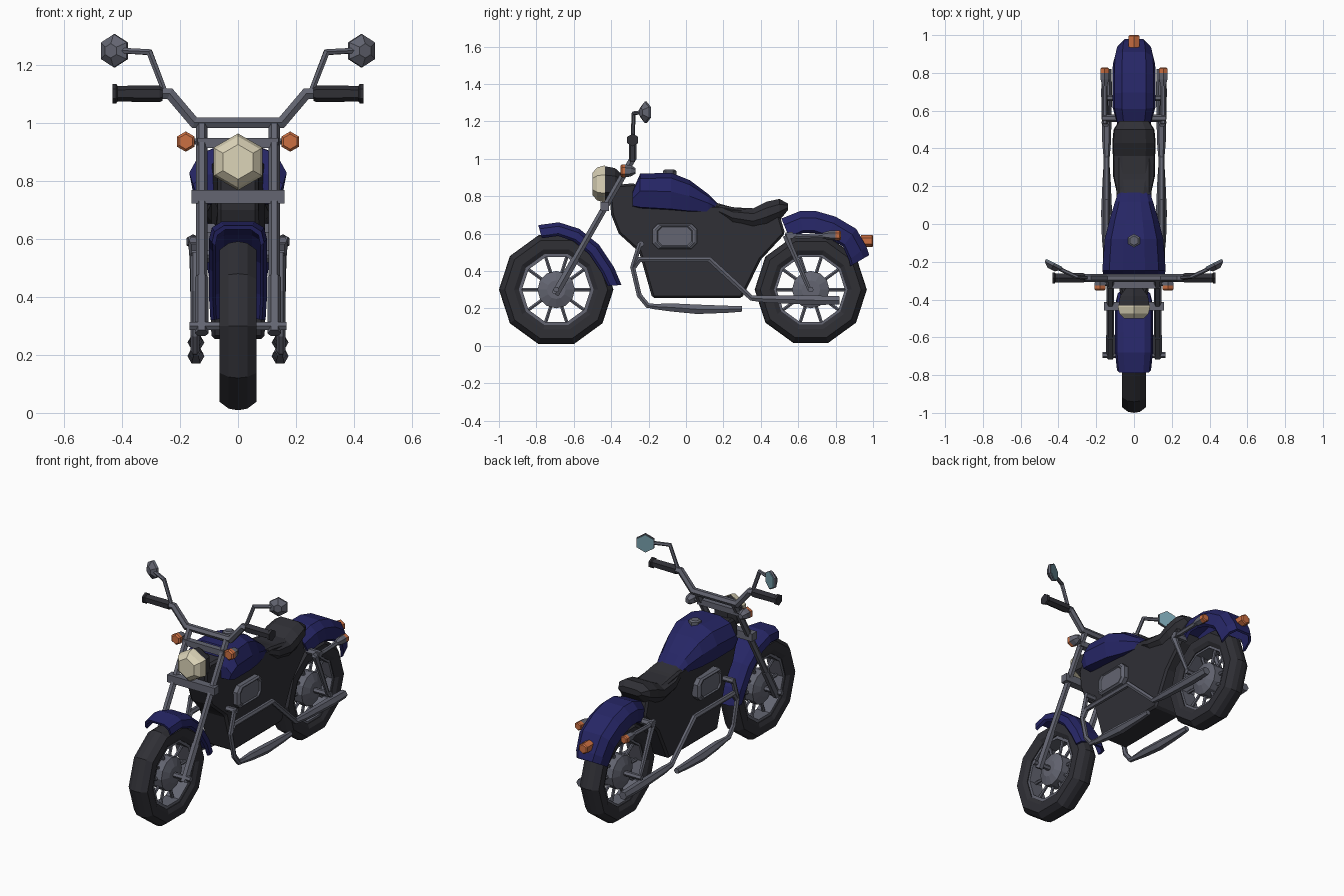
import bpy, bmesh, math
from mathutils import Vector as V

cube = bpy.data.objects.get("Cube")
if cube:
    bpy.data.objects.remove(cube, do_unlink=True)


def material(name, r, g, b):
    m = bpy.data.materials.new(name)
    m.use_nodes = True
    m.diffuse_color = (r, g, b, 1)
    m.node_tree.nodes["Principled BSDF"].inputs["Base Color"].default_value = (r, g, b, 1)
    return m


BLACK = material("dark rubber", .029, .029, .036)
BLUE = material("blue paint", .019, .019, .13)
STEEL = material("grey metal", .125, .13, .165)
CREAM = material("cream lens", .72, .66, .48)
ORANGE = material("orange lens", .60, .16, .055)
GLASS = material("mirror glass", .18, .34, .40)
SIDES = (("left", 1), ("right", -1))
X, Y, Z = V((1, 0, 0)), V((0, 1, 0)), V((0, 0, 1))


def loft(name, rings, mat, closed=False):
    """Skin a list of equal point rings, capping the ends unless closed."""
    bm = bmesh.new()
    loops = [[bm.verts.new(p) for p in ring] for ring in rings]
    pairs = list(zip(loops, loops[1:]))
    if closed:
        pairs.append((loops[-1], loops[0]))
    else:
        bm.faces.new(loops[0])
        bm.faces.new(loops[-1])
    for a, b in pairs:
        for i in range(len(a)):
            bm.faces.new((a[i - 1], a[i], b[i], b[i - 1]))
    bmesh.ops.recalc_face_normals(bm, faces=bm.faces)
    me = bpy.data.meshes.new(name)
    bm.to_mesh(me)
    bm.free()
    me.materials.append(mat)
    ob = bpy.data.objects.new(name, me)
    bpy.context.collection.objects.link(ob)
    return ob


def lathe(name, centre, axis, profile, n, mat, ref=Z, closed=False):
    """Revolve (distance along axis, radius) pairs."""
    c, axis = V(centre), V(axis).normalized()
    side = axis.cross(ref)
    turn = [math.tau * i / n for i in range(n)]
    return loft(name, [[c + axis * a + (ref * math.cos(t) + side * math.sin(t)) * r for t in turn]
                       for a, r in profile], mat, closed)


def tube(name, points, radii, mat=STEEL, ref=X, n=6):
    """Mitred tube along a path that lies across the ref direction."""
    pts = [V(p) for p in points]
    if not isinstance(radii, (list, tuple)):
        radii = [radii] * len(pts)
    rings = []
    for i, p in enumerate(pts):
        a = (p - pts[i - 1]).normalized() if i else None
        b = (pts[i + 1] - p).normalized() if i < len(pts) - 1 else None
        t = ((a or b) + (b or a)).normalized()
        u = t.cross(ref).normalized()
        v = t.cross(u)
        u = u / max(.5, t.dot(a or b))
        rings.append([p + (u * math.cos(k) + v * math.sin(k)) * radii[i]
                      for k in (math.tau * (j + .5) / n for j in range(n))])
    return loft(name, rings, mat)


def mirrored(pts, s):
    return [(s * x, y, z) for x, y, z in pts]


def in_plane(x, path):
    return [(x, y, z) for y, z in path]


def shell(name, stations, mat, section):
    """Loft along y through (y, bottom, top, half width) with a half section."""
    rings = []
    for y, lo, hi, w in stations:
        half = [(w * fx, y, lo + (hi - lo) * fz) for fx, fz in section]
        rings.append(half + mirrored(half, -1)[::-1])
    return loft(name, rings, mat)


def fender(name, centre, path, drop):
    """Arched sheet swept over a wheel; path holds (y, z, half width)."""
    arch = [(1, -1), (.9, -.35), (.55, 0)]
    rings = []
    for y, z, w in path:
        p = V((0, y, z))
        n = (p - V((0, centre, .3))).normalized()
        outer = [p + X * (w * fx) + n * (drop * fd) for fx, fd in arch]
        outer += [V((-q.x, q.y, q.z)) for q in reversed(outer)]
        inner = [V((q.x * .87, q.y, q.z)) - n * .013 for q in reversed(outer)]
        rings.append(outer + inner)
    return loft(name, rings, BLUE)


# Wheels
tread = [(.05, .2), (.064, .225), (.064, .275), (.032, .3), (0, .306)]
tread += [(-a, r) for a, r in tread[-2::-1]]
for label, y, size in (("front", -.694, 1), ("rear", .667, .98)):
    c = (0, y, .3)
    lathe(label + "_tyre", c, X, [(a, r * size) for a, r in tread], 10, BLACK, Y, True)
    lathe(label + "_rim", c, X, [(-.045, .205), (-.045, .183), (.045, .183), (.045, .205)],
          10, STEEL, Y, True)
    lathe(label + "_hub", c, X, [(-.055, .035), (-.055, .05), (-.035, .1), (.035, .1),
                                 (.055, .05), (.055, .035)], 12, STEEL, Y)
    tube(label + "_axle", [(-.168, y, .3), (.168, y, .3)], .016, ref=Y)
    for i in range(10):
        t = math.tau * i / 10
        d = V((0, math.cos(t), math.sin(t)))
        tube(f"{label}_spoke_{i + 1}", [V(c) + d * .08, V(c) + d * .19], .01)

# Fenders
fender("front_fender", -.694, [(-.79, .645, .09), (-.68, .66, .1), (-.57, .625, .1),
                               (-.465, .54, .1), (-.385, .42, .1), (-.345, .325, .095)], .06)
fender("rear_fender", .667, [(.51, .68, .095), (.61, .72, .115), (.695, .72, .115),
                             (.80, .69, .115), (.91, .625, .112), (.965, .53, .1),
                             (.98, .485, .09)], .105)

# Engine block and frame body
outline = [(-.41, .81), (-.37, .86), (-.27, .87), (-.23, .76), (.2, .75), (.5, .7), (.53, .6),
           (.40, .46), (.30, .255), (-.18, .255), (-.25, .5), (-.36, .6), (-.40, .7)]
body = loft("engine_body", [[(s * (.07 if y < -.3 else .092), y, z) for y, z in outline]
                            for s in (-1, 1)], BLACK)
bevel = body.modifiers.new("edge", "BEVEL")
bevel.width, bevel.segments = .012, 1

# Fuel tank, cap and seat
shell("fuel_tank", [(-.285, .745, .83, .155), (-.245, .735, .92, .168), (-.08, .725, .925, .155),
                    (.02, .715, .885, .13), (.12, .715, .81, .1), (.18, .715, .75, .08)], BLUE,
      [(.5, 0), (.9, .03), (1, .5), (.78, .86), (.35, 1)])
lathe("tank_cap", (0, -.088, .91), Z, [(0, .036), (.025, .036), (.032, .025)], 6, STEEL, Y)
shell("seat", [(.16, .70, .765, .09), (.25, .645, .74, .11), (.36, .62, .735, .112),
               (.43, .635, .77, .115), (.50, .67, .785, .108), (.545, .725, .76, .08)], BLACK,
      [(.7, 0), (1, .4), (.95, .75), (.55, 1)])

# Headlight
lamp = (0, -.44, .865)
lathe("headlight_shell", lamp, Y, [(-.005, .09), (.01, .094), (.06, .085), (.10, .05)], 6, BLACK)
lathe("headlight_lens", lamp, Y, [(-.06, .06), (-.035, .088), (0, .098), (.008, .098)], 6, CREAM)

# Fork bridges and handlebar
tube("lower_fork_clamp", [(-.16, -.435, .745), (.16, -.435, .745)], .033, ref=Y, n=4)
tube("upper_fork_clamp", [(-.14, -.325, .93), (.14, -.325, .93)], .025, ref=Y, n=4)
half_bar = [(.15, -.285, 1), (.235, -.285, 1.1), (.3, -.285, 1.1)]
tube("handlebar", mirrored(half_bar[::-1], -1) + half_bar, .021, ref=Y)
lathe("tail_light", (0, .935, .56), Y, [(0, .033), (.06, .033), (.066, .026)], 6, ORANGE)

octagon = [(.12, .037), (.09, .067), (-.09, .067), (-.12, .037),
           (-.12, -.037), (-.09, -.067), (.09, -.067), (.12, -.037)]
for label, s in SIDES:
    # Fork, grip and mirror
    tube(label + "_fork_leg", mirrored([(.125, -.694, .285), (.125, -.285, 1)], s), .02)
    tube(label + "_fork_slider", mirrored([(.125, -.7, .275), (.125, -.59, .467)], s), .024)
    lathe(label + "_grip", (0, -.285, 1.1), X * s,
          [(.26, .024), (.27, .029), (.415, .027), (.42, .034), (.432, .034)], 6, BLACK)
    tube(label + "_mirror_stem", mirrored([(.25, -.285, 1.1), (.305, -.28, 1.243),
                                           (.42, -.225, 1.25)], s), .011, ref=Y)
    face = (-.45 * s, .9, 0)
    lathe(label + "_mirror_shell", (s * .423, -.21, 1.248), face,
          [(-.035, .025), (-.012, .057), (0, .057)], 6, STEEL)
    lathe(label + "_mirror_glass", (s * .423, -.21, 1.248), face,
          [(0, .053), (.004, .053)], 6, GLASS)

    # Turn signals
    tube(label + "_front_signal_stem", mirrored([(.11, -.315, .935), (.18, -.315, .935)], s),
         .012, ref=Y)
    lathe(label + "_front_signal_shell", (s * .18, -.325, .935), Y,
          [(0, .034), (.03, .03), (.055, .015)], 6, STEEL)
    lathe(label + "_front_signal_lens", (s * .18, -.325, .935), Y,
          [(-.026, .026), (-.018, .035), (0, .035)], 6, ORANGE)
    lathe(label + "_rear_signal_shell", (s * .155, .8, .59), Y,
          [(-.07, .015), (-.035, .025), (0, .026)], 6, STEEL)
    lathe(label + "_rear_signal_lens", (s * .155, .8, .59), Y,
          [(0, .026), (.022, .026), (.028, .02)], 6, ORANGE)

    # Air cleaner cover
    loft(label + "_air_cleaner", [[(s * x, -.06 + y * k, .585 + z * k) for y, z in octagon]
                                  for x, k in ((.08, 1), (.12, 1), (.13, .88), (.13, .8),
                                               (.122, .74))], STEEL)

    # Rear strut and luggage rail
    tube(label + "_rear_strut", in_plane(s * .15, [(.535, .59), (.56, .53), (.66, .3)]),
         [.022, .017, .012])
    tube(label + "_rear_rail", in_plane(s * .155, [(.53, .595), (.6, .585), (.77, .59)]), .014)
    tube(label + "_rail_mount", mirrored([(.08, .56, .59), (.17, .56, .59)], s), .02, ref=Y)

    # Crash bar with lower silencer
    tube(label + "_crash_bar", in_plane(s * .148, [(-.245, .55), (-.285, .42), (-.25, .27),
                                                   (-.205, .215), (-.14, .208)]), .015)
    tube(label + "_crash_bar_mount", mirrored([(.07, -.24, .545), (.16, -.24, .545)], s),
         .017, ref=Y)
    tube(label + "_lower_silencer", in_plane(s * .145, [(-.18, .21), (-.08, .205), (.06, .195),
                                                        (.22, .195), (.30, .197)]),
         [.015, .025, .029, .022, .017])

    # Upper exhaust
    tube(label + "_exhaust_pipe", in_plane(s * .145, [(-.28, .42), (-.25, .462), (.125, .462),
                                                      (.35, .255), (.42, .25)]), .016)
    tube(label + "_rear_silencer", in_plane(s * .145, [(.35, .255), (.43, .25), (.7, .243),
                                                       (.82, .243)]), [.016, .023, .029, .025])
